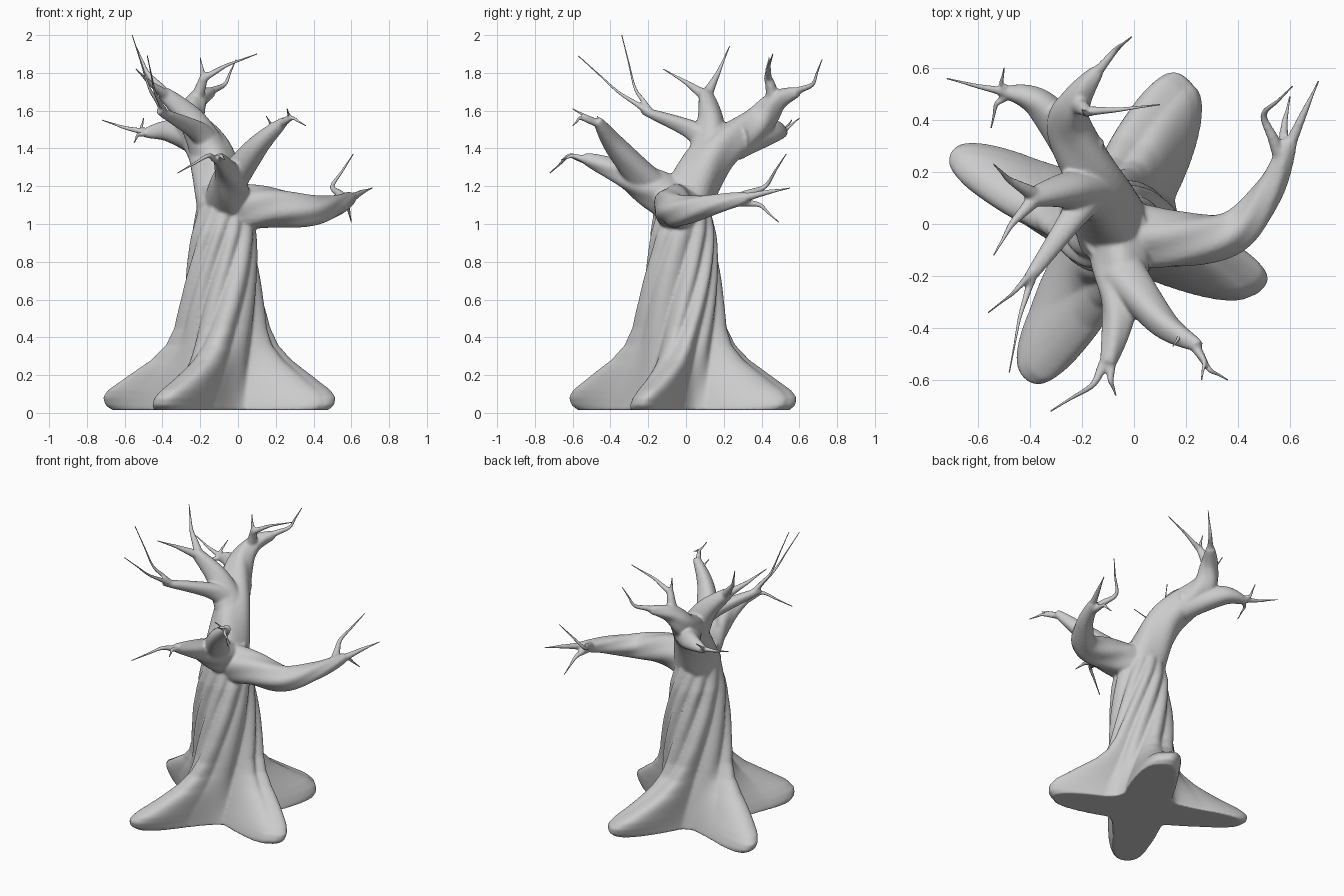
import bpy, bmesh, math
from mathutils import Vector

if "Cube" in bpy.data.objects:
    bpy.data.objects.remove(bpy.data.objects["Cube"])


def spline(pts, t):
    """Catmull-Rom through points of any dimension, t in 0..1"""
    n = len(pts) - 1
    i = min(int(t * n), n - 1)
    u = t * n - i
    p = [Vector(pts[max(0, min(n, k))]) for k in (i - 1, i, i + 1, i + 2)]
    return 0.5 * (2 * p[1] + (p[2] - p[0]) * u
                  + (2 * p[0] - 5 * p[1] + 4 * p[2] - p[3]) * u * u
                  + (3 * p[1] - p[0] - 3 * p[2] + p[3]) * u ** 3)


def skin(bm, rings):
    vs = [[bm.verts.new(c) for c in r] for r in rings]
    n = len(vs[0])
    for a, b in zip(vs, vs[1:]):
        for j in range(n):
            k = (j + 1) % n
            bm.faces.new((a[j], a[k], b[k], b[j]))
    bm.faces.new(vs[0][::-1])
    bm.faces.new(vs[-1])


def tube(bm, path, radius, sides=20, flutes=0, depth=0.0, spin=0.0):
    """Sweep a fluted circle along a path; radius is a function of t"""
    steps = 10 * (len(path) - 1)
    cen = [spline(path, i / steps) for i in range(steps + 1)]
    rings, side = [], None
    for i, c in enumerate(cen):
        t = i / steps
        d = (cen[min(i + 1, steps)] - cen[max(i - 1, 0)]).normalized()
        side = d.orthogonal() if side is None else side - d * side.dot(d)
        side.normalize()
        up = d.cross(side)
        ring = []
        for j in range(sides):
            a = math.tau * j / sides
            r = radius(t) * (1 + depth * math.cos(flutes * a + spin * t))
            ring.append(c + (side * math.cos(a) + up * math.sin(a)) * r)
        rings.append(ring)
    skin(bm, rings)


def finish(name, bm):
    bmesh.ops.recalc_face_normals(bm, faces=bm.faces)
    me = bpy.data.meshes.new(name)
    bm.to_mesh(me)
    bm.free()
    me.polygons.foreach_set("use_smooth", [True] * len(me.polygons))
    ob = bpy.data.objects.new(name, me)
    bpy.context.collection.objects.link(ob)
    return ob


wood = bmesh.new()

# Twisted fluted trunk spreading into four roots (tip x, tip y, half width)
CX, CY = -.075, -.02
roots = [(.5, -.27, .13), (-.42, -.57, .15), (-.68, .28, .13), (.23, .58, .16)]
reach = [(.015, .92), (.04, .99), (.08, 1), (.12, .92), (.17, .74), (.22, .57), (.28, .37),
         (.36, .19), (.45, .09), (.6, .04), (.85, 0), (1.3, 0)]


def root_reach(z):
    for (a, fa), (b, fb) in zip(reach, reach[1:]):
        if z <= b:
            return fa + (fb - fa) * (z - a) / (b - a)


rings = []
for i in range(111):
    z = .015 + 1.185 * (i / 110) ** 1.35
    base = .192 - .04 * max(0, (z - .4) / .55) ** 1.3
    base *= 1 - .2 * max(0, (z - .95) / .25)
    twist = 1.5 * z ** 1.4
    fade = max(0, min(1, (1.2 - z) / .3)) * min(1, .35 + 1.6 * z)
    ring = []
    for j in range(240):
        a = math.tau * j / 240
        q = a - twist
        total = base ** 6
        for x, y, w in roots:
            dx, dy = x - CX, y - CY
            d = a - twist - math.atan2(dy, dx)
            length = base + (math.hypot(dx, dy) - base) * root_reach(z)
            half = w * (1 - .3 * min(1, z / .4))
            if math.cos(d) > 0:
                total += ((math.cos(d) / length) ** 2.6 + abs(math.sin(d) / half) ** 2.6) ** (-6 / 2.6)
        flute = .14 * (abs(math.sin(5.5 * q + .6 * math.sin(2 * q))) - .62) + .04 * math.sin(3 * q + 1)
        r = total ** (1 / 6) * (1 + flute * fade)
        ring.append((CX + r * math.cos(a), CY + r * math.sin(a), z))
    rings.append(ring)
skin(wood, rings)


def grow(name, r0, r1, path, twigs=(), spin=4, flutes=3, thin=1.5):
    """A heavy limb fused to the tree, plus thin twigs (mid, tip) from its end"""
    tube(wood, path, lambda t: r0 + (r1 - r0) * t, 30, flutes, .055, spin)
    bm = bmesh.new()
    for mid, tip in twigs:
        a, m, b = spline(path, .88), Vector(mid), Vector(tip)
        pts = [a, a.lerp(m, .5), m, m.lerp(b, .5), b]
        for mesh, k in ((wood, 1), (bm, .85)):
            tube(mesh, pts, lambda t: .0025 + k * max(.02, r1) * (1 - t) ** thin, 10)
    finish(name, bm)


# Right arm
grow("right_twigs", .135, .03,
     [(-.06, -.03, 1.08), (.15, -.06, 1.09), (.38, -.03, 1.07), (.52, .13, 1.1), (.6, .32, 1.14)],
     [((.66, .44, 1.17), (.71, .55, 1.19)), ((.58, .39, 1.1), (.6, .49, 1.01)),
      ((.5, .42, 1.2), (.61, .53, 1.37))], 16, 5)
# Front arm and its right fork
grow("front_twigs", .135, .028,
     [(-.07, .02, 1.08), (-.05, -.2, 1.2), (-.06, -.36, 1.28), (-.1, -.54, 1.35)],
     [((-.16, -.62, 1.36), (-.32, -.72, 1.27)), ((-.09, -.6, 1.36), (-.07, -.66, 1.34))], 12, 4)
grow("front_fork_twigs", .09, .022,
     [(-.04, -.2, 1.22), (.11, -.38, 1.42), (.25, -.47, 1.55)],
     [((.27, -.53, 1.57), (.26, -.6, 1.61)), ((.29, -.56, 1.56), (.36, -.6, 1.52)),
      ((.18, -.43, 1.52), (.15, -.47, 1.57))])
# Main leader leaning back and left
grow("back_twigs", .145, .026,
     [(-.08, -.02, 1.08), (-.14, .14, 1.36), (-.25, .37, 1.53), (-.22, .48, 1.65), (-.14, .59, 1.7)],
     [((-.07, .67, 1.74), (-.01, .72, 1.87))], 14, 4)
grow("upper_back_twigs", .038, .02,
     [(-.23, .46, 1.63), (-.2, .45, 1.72), (-.18, .43, 1.78)],
     [((-.06, .44, 1.84), (.1, .46, 1.9)), ((-.19, .43, 1.82), (-.2, .44, 1.88))])
# Left branch
grow("left_twigs", .1, .02,
     [(-.19, .26, 1.44), (-.36, .46, 1.49), (-.5, .51, 1.48)],
     [((-.6, .53, 1.51), (-.72, .56, 1.55)), ((-.51, .54, 1.51), (-.5, .6, 1.56)),
      ((-.53, .46, 1.47), (-.55, .37, 1.43))])
# Upright crown fork
grow("crown_twigs", .11, .032,
     [(-.14, .12, 1.36), (-.25, .13, 1.55), (-.4, .1, 1.7)],
     [((-.48, .17, 1.8), (-.54, .23, 1.94)), ((-.47, 0, 1.75), (-.54, -.12, 1.82))])
# Forward reaching branch with long whips
grow("long_twigs", .085, .018,
     [(-.15, .13, 1.41), (-.23, .03, 1.5), (-.42, -.23, 1.6)],
     [((-.47, -.27, 1.72), (-.56, -.34, 2)), ((-.44, -.36, 1.7), (-.48, -.57, 1.89))], thin=2)

# Fuse trunk, roots and limbs into one skin
tree = finish("trunk_roots_and_limbs", wood)
rm = tree.modifiers.new("fuse", 'REMESH')
rm.mode = 'VOXEL'
rm.voxel_size = .0085
rm.use_smooth_shade = True
sm = tree.modifiers.new("soften", 'SMOOTH')
sm.factor = .5
sm.iterations = 5
